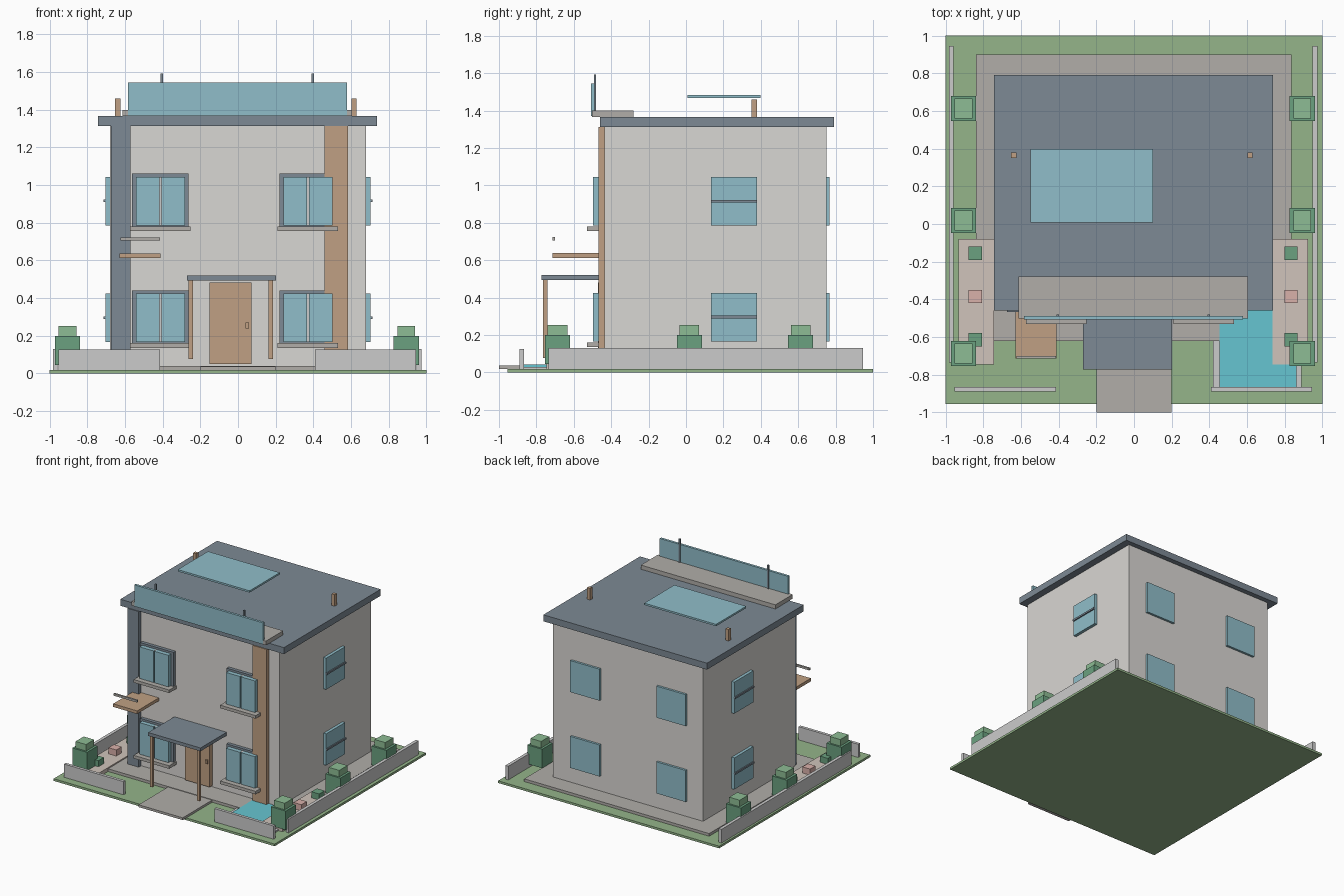
import bpy, bmesh

if "Cube" in bpy.data.objects:
    bpy.data.objects.remove(bpy.data.objects["Cube"])


def material(name, hex_color):
    rgb = [int(hex_color[i:i + 2], 16) / 255 for i in (0, 2, 4)]
    m = bpy.data.materials.new(name)
    m.diffuse_color = [c ** 2.2 for c in rgb] + [1]
    m.use_nodes = True
    m.node_tree.nodes["Principled BSDF"].inputs["Base Color"].default_value = m.diffuse_color
    return m


WALL = material("plaster", "D8D6D2")
STONE = material("stone", "AFACA7")
SLATE = material("slate", "7C8893")
WOOD = material("wood", "BF9F82")
GLASS = material("glass", "8FBCC8")
GRASS = material("grass", "93B389")
HEDGE = material("hedge", "6AA07F")
LEAF = material("leaf", "8CBB93")
WATER = material("water", "66C4D0")
BED = material("bed", "CFC2B9")
PINK = material("pink_flowers", "D8AFA8")
WHITE = material("white_trim", "E2E2DE")


def box(name, x, y, z, mat):
    """Axis-aligned box from (min, max) ranges."""
    bm = bmesh.new()
    bmesh.ops.create_cube(bm, size=1)
    for v in bm.verts:
        v.co = [(r[0] + r[1]) / 2 + c * (r[1] - r[0]) for r, c in zip((x, y, z), v.co)]
    me = bpy.data.meshes.new(name)
    bm.to_mesh(me)
    bm.free()
    me.materials.append(mat)
    ob = bpy.data.objects.new(name, me)
    bpy.context.collection.objects.link(ob)
    return ob


def around(c, w):
    return (c - w / 2, c + w / 2)


# Ground, path, terrace
box("lawn", (-1, 1), (-0.955, 1), (0, 0.018), GRASS)
box("path", (-0.2, 0.2), (-1, -0.6), (0.017, 0.036), STONE)
box("terrace", (-0.84, 0.835), (-0.62, 0.9), (0.015, 0.04), STONE)

# House body and roof
box("house_body", (-0.68, 0.68), (-0.435, 0.75), (0.035, 1.315), WALL)
box("roof", (-0.743, 0.738), (-0.46, 0.79), (1.313, 1.366), SLATE)
box("left_pilaster", (-0.675, -0.572), (-0.467, -0.43), (0.04, 1.313), SLATE)
box("right_pilaster", (0.46, 0.585), (-0.467, -0.43), (0.04, 1.313), WOOD)

# Roof ledge with glass railing, skylight panel and posts
box("roof_ledge", (-0.613, 0.605), (-0.503, -0.28), (1.366, 1.4), STONE)
box("roof_railing", (-0.583, 0.58), (-0.508, -0.488), (1.37, 1.545), GLASS)
box("skylight_panel", (-0.55, 0.1), (0.007, 0.397), (1.467, 1.482), GLASS)
for x in (-0.405, 0.397):
    box("railing_pole", around(x, 0.012), around(-0.486, 0.012), (1.4, 1.592), SLATE)
for x in (-0.638, 0.616):
    box("roof_post", around(x, 0.028), around(0.365, 0.028), (1.366, 1.46), WOOD)

# Windows on both floors
for z in (0.166, 0.786):
    zr = (z, z + 0.258)
    for x in (-0.412, 0.371):
        box("window_frame", around(x, 0.3), (-0.462, -0.43), (z - 0.01, z + 0.275), SLATE)
        box("window_mullion", around(x, 0.02), (-0.485, -0.455), zr, WHITE)
        for s in (-1, 1):
            box("window_pane", around(x + s * 0.068, 0.125), (-0.497, -0.455), zr, GLASS)
        box("window_sill", around(x - 0.001, 0.322), (-0.53, -0.43), (z - 0.03, z - 0.005), STONE)
    for x in (-0.402, 0.378):
        box("back_window", around(x, 0.265), (0.74, 0.768), zr, GLASS)
    for s in (-1, 1):
        box("side_window", sorted((s * 0.67, s * 0.704)), (0.135, 0.38), zr, GLASS)
        box("side_window_bar", sorted((s * 0.695, s * 0.714)), (0.135, 0.38),
            around(z + 0.13, 0.014), SLATE)

# Entrance
box("door", (-0.15, 0.072), (-0.47, -0.43), (0.05, 0.482), WOOD)
box("door_handle", around(0.05, 0.018), (-0.485, -0.465), (0.24, 0.27), WOOD)
box("porch_canopy", (-0.272, 0.202), (-0.773, -0.43), (0.494, 0.521), SLATE)
for x in (-0.251, 0.174):
    box("porch_post", around(x, 0.023), around(-0.753, 0.023), (0.077, 0.495), WOOD)

# Small balcony
box("balcony_floor", (-0.63, -0.412), (-0.715, -0.43), (0.613, 0.638), WOOD)
box("balcony_rail", (-0.625, -0.415), (-0.715, -0.7), (0.706, 0.723), STONE)

# Pool
box("pool_border", (0.42, 0.89), (-0.89, -0.45), (0.012, 0.03), WHITE)
box("pool_water", (0.453, 0.862), (-0.868, -0.445), (0.02, 0.043), WATER)

# Garden walls
for x in (-0.97, 0.96):
    box("side_wall", around(x, 0.026), (-0.735, 0.945), (0.015, 0.13), WHITE)
for xr in ((-0.953, -0.413), (0.41, 0.945)):
    box("front_wall", xr, (-0.89, -0.866), (0.015, 0.126), WHITE)

# Flower beds and hedges
for cx, bush_x, plant_x in ((-0.837, -0.905, -0.843), (0.83, 0.893, 0.833)):
    box("flower_bed", around(cx, 0.19), (-0.745, -0.08), (0.015, 0.05), BED)
    for y, mat in ((-0.155, HEDGE), (-0.385, PINK), (-0.615, HEDGE)):
        box("bed_plant", around(plant_x, 0.07), around(y, 0.07), (0.045, 0.1), mat)
    for y in (0.613, 0.018, -0.687):
        box("hedge_base", around(bush_x, 0.134), around(y, 0.134), (0.045, 0.2), HEDGE)
        box("hedge_top", around(bush_x, 0.095), around(y, 0.105), (0.195, 0.253), LEAF)
